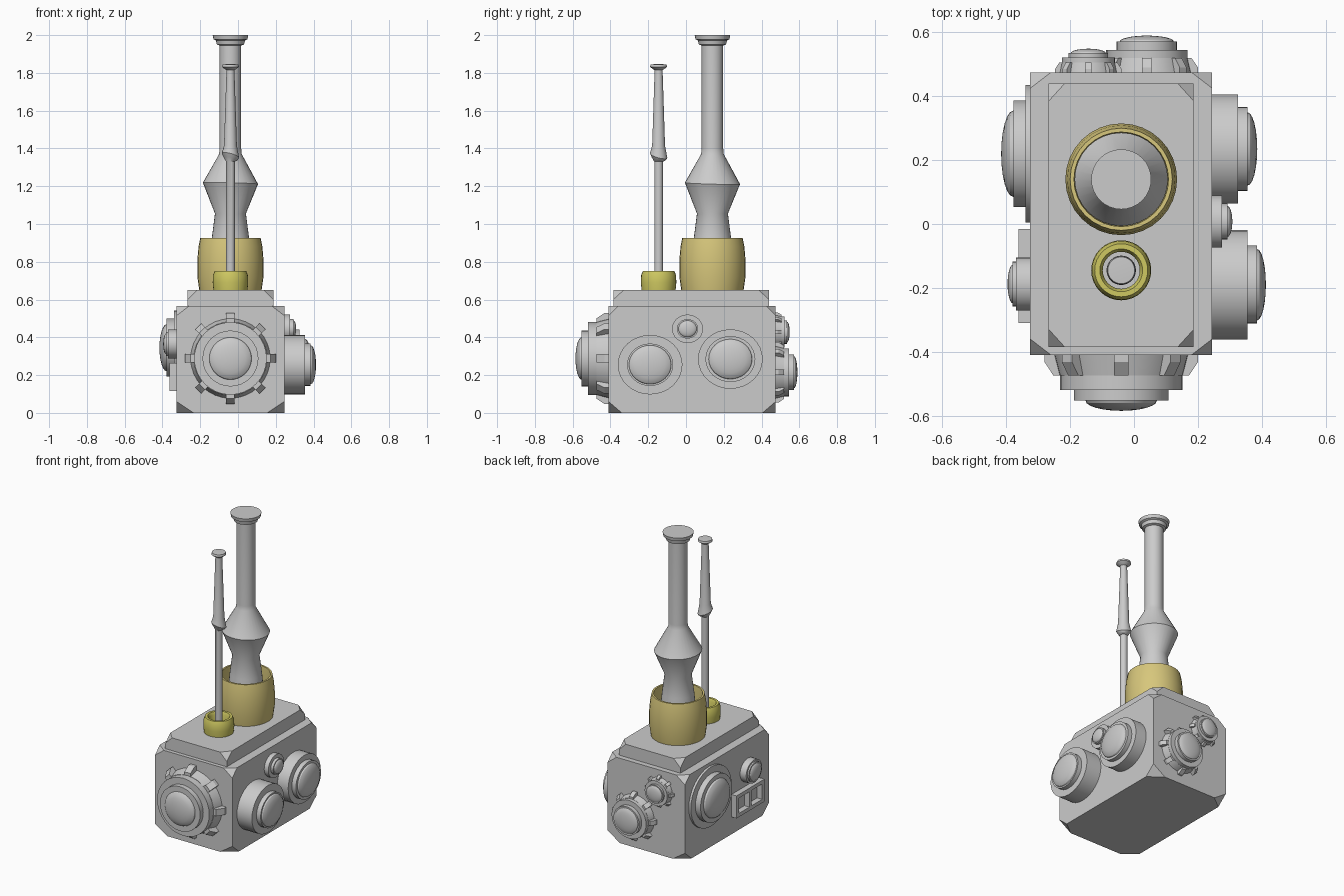
import bpy, bmesh, math
from mathutils import Vector, Matrix

if "Cube" in bpy.data.objects:
    bpy.data.objects.remove(bpy.data.objects["Cube"])


def finish(bm, name, mat=None, smooth=True):
    bmesh.ops.remove_doubles(bm, verts=bm.verts, dist=1e-5)
    bmesh.ops.recalc_face_normals(bm, faces=bm.faces)
    me = bpy.data.meshes.new(name)
    bm.to_mesh(me)
    bm.free()
    ob = bpy.data.objects.new(name, me)
    bpy.context.collection.objects.link(ob)
    if mat:
        me.materials.append(mat)
    if smooth:
        bpy.ops.object.select_all(action='DESELECT')
        ob.select_set(True)
        bpy.context.view_layer.objects.active = ob
        bpy.ops.object.shade_smooth_by_angle(angle=math.radians(30))
    return ob


def material(name, rgb):
    m = bpy.data.materials.new(name)
    m.diffuse_color = (*rgb, 1)
    m.use_nodes = True
    m.node_tree.nodes["Principled BSDF"].inputs["Base Color"].default_value = m.diffuse_color
    return m


def revolve(bm, profile, mtx, seg=32):
    """Turn (radius, height[, tilt]) points round the local z axis."""
    rings = []
    for p in profile:
        r, h = p[:2]
        t = p[2] if len(p) > 2 else 0
        ring = []
        for i in range(seg):
            a = 2 * math.pi * i / seg
            c, s = math.cos(a), math.sin(a)
            ring.append(bm.verts.new(mtx @ Vector((r * c, r * s, h - t * (c + s)))))
        rings.append(ring)
    for a, b in zip(rings, rings[1:]):
        for i in range(seg):
            j = (i + 1) % seg
            bm.faces.new((a[i], a[j], b[j], b[i]))


def lathe(name, profile, x, y, mat=None):
    bm = bmesh.new()
    revolve(bm, profile, Matrix.Translation((x, y, 0)))
    return finish(bm, name, mat)


def hull(bm, points):
    vs = [bm.verts.new(p) for p in points]
    bmesh.ops.convex_hull(bm, input=vs)


def cut_corner_box(name, lo, hi, cut_low, cut_high):
    """Box whose eight corners are sliced off."""
    bm = bmesh.new()
    pts = []
    for x in (0, 1):
        for y in (0, 1):
            for z in (0, 1):
                k = (x, y, z)
                corner = Vector([(lo, hi)[k[i]][i] for i in range(3)])
                cut = cut_high if z else cut_low
                for i in range(3):
                    p = corner.copy()
                    p[i] += -cut[i] if k[i] else cut[i]
                    pts.append(p)
    hull(bm, pts)
    bmesh.ops.dissolve_limit(bm, angle_limit=0.01, verts=bm.verts, edges=bm.edges)
    return finish(bm, name, smooth=False)


def box(bm, lo, hi):
    hull(bm, [(x, y, z) for x in (lo[0], hi[0]) for y in (lo[1], hi[1]) for z in (lo[2], hi[2])])


def port(name, centre, u, steps, dome_r, apex, lugs=None):
    """Round stepped porthole with a dome; steps are (radius, height), lugs (base_r, tip_r, depth, width)."""
    u = Vector(u)
    v = Vector((0, 0, 1))
    n = u.cross(v)
    m = Matrix((u, v * (1 if lugs else 0.92), n)).transposed().to_4x4()
    m.translation = centre
    prof = [(0, -0.02)]
    h0 = -0.02
    if lugs:
        prof += [(lugs[0] * 0.9, -0.02), (lugs[1] * 0.97, lugs[2])]
        h0 = lugs[2]
    for r, h in steps:
        prof += [(r, h0), (r, h)]
        h0 = h
    for i in range(7):
        a = math.pi / 2 * i / 6
        prof.append((dome_r * math.cos(a), h0 + (apex - h0) * math.sin(a)))
    bm = bmesh.new()
    revolve(bm, prof, m)
    if lugs:
        base, tip, depth, w = lugs
        for k in range(8):
            rot = m @ Matrix.Rotation(k * math.pi / 4, 4, 'Z')
            section = [(tip * 0.8, -0.01), (base, -0.01), (base, depth * 0.35),
                       (tip * 1.06, depth), (tip * 0.8, depth)]
            hull(bm, [rot @ Vector((r, s * w / 2, h)) for r, h in section for s in (-1, 1)])
    return finish(bm, name)


# Main casing and lid plate
cut_corner_box("casing", (-0.325, -0.41, 0), (0.245, 0.475, 0.565), (0.09, 0.07, 0.06), (0.065, 0.05, 0.05))
cut_corner_box("lid_plate", (-0.267, -0.385, 0.555), (0.187, 0.44, 0.65), (0.01, 0.01, 0.01), (0.05, 0.055, 0.05))

# Chimney with gold collar
gold = material("gold", (0.68, 0.57, 0.2))
yellow = material("yellow_brass", (0.62, 0.58, 0.12))
lathe("chimney_collar", [(0.145, 0.65), (0.165, 0.65), (0.175, 0.72), (0.175, 0.81), (0.169, 0.88),
                         (0.16, 0.925), (0.148, 0.925), (0.145, 0.88), (0.145, 0.65)], -0.04, 0.14, gold)
lathe("chimney", [(0, 0.64), (0.125, 0.64), (0.098, 0.93), (0.082, 1.055), (0.146, 1.215, 0.004),
                  (0.06, 1.37), (0.057, 1.40), (0.057, 1.945), (0.072, 1.95), (0.077, 1.972),
                  (0.09, 1.978), (0.094, 2.0), (0, 2.0)], -0.04, 0.14)

# Thin exhaust pipe with brass collar
lathe("pipe_collar", [(0.058, 0.65), (0.09, 0.65), (0.094, 0.69), (0.092, 0.73), (0.083, 0.752),
                      (0.067, 0.752), (0.058, 0.735), (0.058, 0.65)], -0.04, -0.145, yellow)
lathe("exhaust_pipe", [(0, 0.64), (0.023, 0.64), (0.023, 1.33), (0.036, 1.345, 0.008), (0.046, 1.362, 0.012),
                       (0.034, 1.415), (0.021, 1.815), (0.03, 1.82), (0.045, 1.832), (0.042, 1.845),
                       (0, 1.847)], -0.04, -0.145)

# Right side portholes
X = (0, 1, 0)
port("right_front_port", (0.245, -0.19, 0.255), X, [(0.171, 0.11), (0.122, 0.14)], 0.112, 0.168)
port("right_rear_port", (0.245, 0.235, 0.285), X, [(0.171, 0.08), (0.132, 0.11)], 0.115, 0.141)
port("right_small_port", (0.245, 0.008, 0.445), X, [(0.082, 0.03), (0.056, 0.048)], 0.048, 0.063)

# Left side portholes
X = (0, -1, 0)
port("left_big_port", (-0.325, 0.22, 0.345), X, [(0.215, 0.015), (0.167, 0.053)], 0.135, 0.091)
port("left_small_port", (-0.325, -0.188, 0.365), X, [(0.083, 0.045), (0.07, 0.055)], 0.06, 0.071)

# Left two-pane window frame
bm = bmesh.new()
y0, y1, z0, z1, x0, x1 = -0.31, -0.015, 0.115, 0.265, -0.362, -0.315
t = 0.024
for za in (z0, z1 - t):
    box(bm, (x0, y0, za), (x1, y1, za + t))
for ya in (y0, (y0 + y1 - t) / 2, y1 - t):
    box(bm, (x0, ya, z0 + t), (x1, ya + t, z1 - t))
finish(bm, "window_frame", smooth=False)

# Front and rear lugged portholes
port("front_port", (-0.04, -0.41, 0.288), (1, 0, 0), [(0.192, 0.11), (0.148, 0.143)], 0.112, 0.175,
     (0.24, 0.2, 0.065, 0.045))
port("rear_big_port", (0.04, 0.475, 0.215), (-1, 0, 0), [(0.127, 0.07), (0.095, 0.096)], 0.085, 0.115,
     (0.16, 0.132, 0.045, 0.03))
port("rear_small_port", (-0.143, 0.475, 0.428), (-1, 0, 0), [(0.083, 0.046), (0.062, 0.06)], 0.055, 0.074,
     (0.104, 0.086, 0.03, 0.02))
